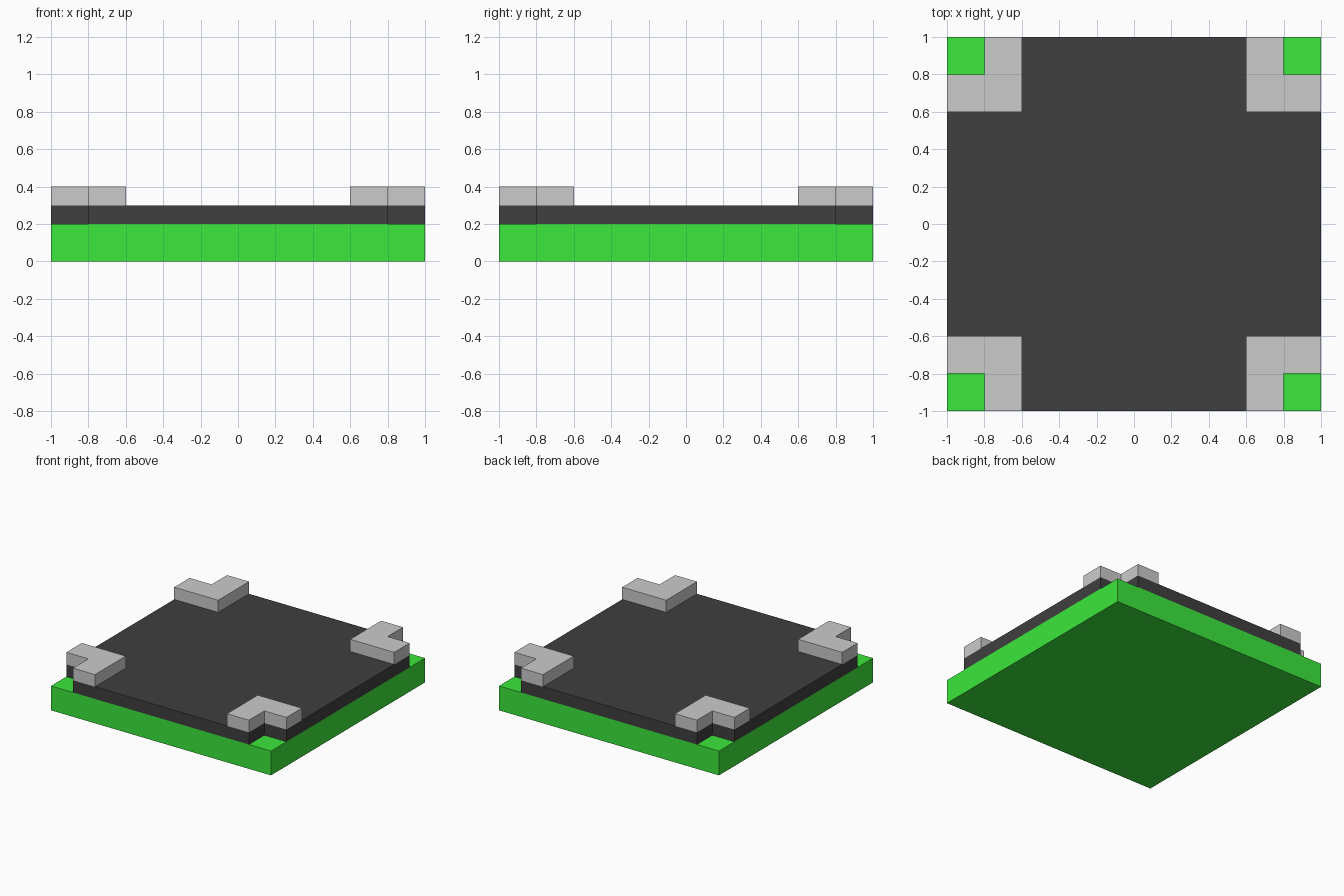
import bpy, bmesh

if "Cube" in bpy.data.objects:
    bpy.data.objects.remove(bpy.data.objects["Cube"])


def material(name, rgb):
    mat = bpy.data.materials.new(name)
    mat.diffuse_color = (*rgb, 1)
    mat.use_nodes = True
    mat.node_tree.nodes["Principled BSDF"].inputs["Base Color"].default_value = mat.diffuse_color
    return mat


def prism(name, outline, z0, z1, mat=None):
    """Extrude a counter-clockwise outline from z0 up to z1."""
    bm = bmesh.new()
    face = bm.faces.new([bm.verts.new((x, y, z0)) for x, y in outline])
    top = bmesh.ops.extrude_face_region(bm, geom=[face])["geom"]
    verts = [v for v in top if isinstance(v, bmesh.types.BMVert)]
    bmesh.ops.translate(bm, verts=verts, vec=(0, 0, z1 - z0))
    bmesh.ops.recalc_face_normals(bm, faces=bm.faces)
    mesh = bpy.data.meshes.new(name)
    bm.to_mesh(mesh)
    bm.free()
    if mat:
        mesh.materials.append(mat)
    obj = bpy.data.objects.new(name, mesh)
    bpy.context.collection.objects.link(obj)
    return obj


def quarter_turns(points):
    """Repeat points around the z axis in four 90 degree steps."""
    result = []
    for _ in range(4):
        result += points
        points = [(-y, x) for x, y in points]
    return result


green = material("green", (0.045, 0.8, 0.045))
dark = material("dark_grey", (0.05, 0.05, 0.05))
light = material("light_grey", (0.69, 0.69, 0.69))

# Square base slab
prism("base", quarter_turns([(1, 1)]), 0, 0.2, green)

# Dark slab with notched corners
prism("notched_slab", quarter_turns([(1, 0.8), (0.8, 0.8), (0.8, 1)]), 0.2, 0.3, dark)

# L-shaped kerbs around the corner notches
kerb = [(0.6, 0.6), (1, 0.6), (1, 0.8), (0.8, 0.8), (0.8, 1), (0.6, 1)]
for corner in ("back_right", "back_left", "front_left", "front_right"):
    prism(f"corner_kerb_{corner}", kerb, 0.3, 0.4, light)
    kerb = [(-y, x) for x, y in kerb]
